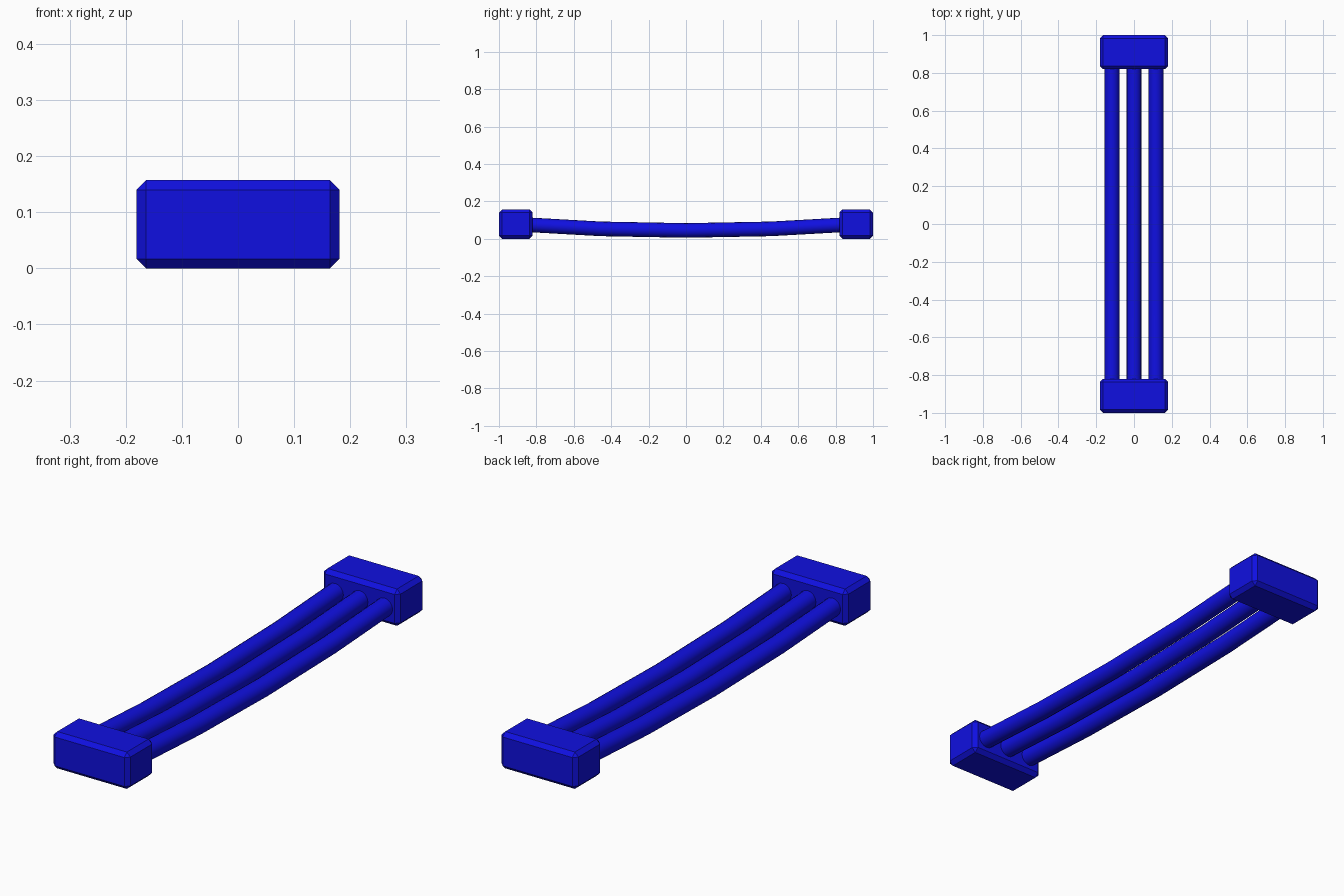
import bpy
import bmesh

if "Cube" in bpy.data.objects:
    bpy.data.objects.remove(bpy.data.objects["Cube"])

HEIGHT = 0.157
END_Y = 0.91      # centre of each end block
SAG = 0.034       # drop of the rods at mid span

blue = bpy.data.materials.new("deep_blue")
blue.use_nodes = True
colour = (0.005, 0.005, 0.75, 1)
blue.diffuse_color = colour
blue.node_tree.nodes["Principled BSDF"].inputs["Base Color"].default_value = colour


def end_block(name, y):
    """Chamfered rectangular block."""
    bm = bmesh.new()
    bmesh.ops.create_cube(bm, size=1)
    bmesh.ops.scale(bm, vec=(0.362, 0.18, HEIGHT), verts=bm.verts)
    bmesh.ops.bevel(bm, geom=bm.edges[:], offset=0.017, segments=1, affect='EDGES')
    mesh = bpy.data.meshes.new(name)
    bm.to_mesh(mesh)
    bm.free()
    mesh.materials.append(blue)
    obj = bpy.data.objects.new(name, mesh)
    obj.location = (0, y, HEIGHT / 2)
    bpy.context.collection.objects.link(obj)


def sagging_rod(name, x):
    """Round rod in four straight lengths, sagging between the blocks."""
    curve = bpy.data.curves.new(name, 'CURVE')
    curve.dimensions = '3D'
    curve.bevel_depth = 0.039
    curve.bevel_resolution = 6
    curve.use_fill_caps = True
    spline = curve.splines.new('POLY')
    spline.points.add(4)
    for i, point in enumerate(spline.points):
        t = i / 2 - 1
        point.co = (x, t * END_Y, HEIGHT / 2 - SAG * (1 - t * t), 1)
    curve.materials.append(blue)
    obj = bpy.data.objects.new(name, curve)
    bpy.context.collection.objects.link(obj)
    # Turn the swept profile into a smooth mesh
    bpy.ops.object.select_all(action='DESELECT')
    obj.select_set(True)
    bpy.context.view_layer.objects.active = obj
    bpy.ops.object.convert(target='MESH')
    bpy.ops.object.shade_smooth_by_angle()


# Blocks at both ends
end_block("front_block", -END_Y)
end_block("back_block", END_Y)

# Three parallel rods
for side, x in (("right", -0.116), ("middle", 0), ("left", 0.116)):
    sagging_rod(side + "_rod", x)
